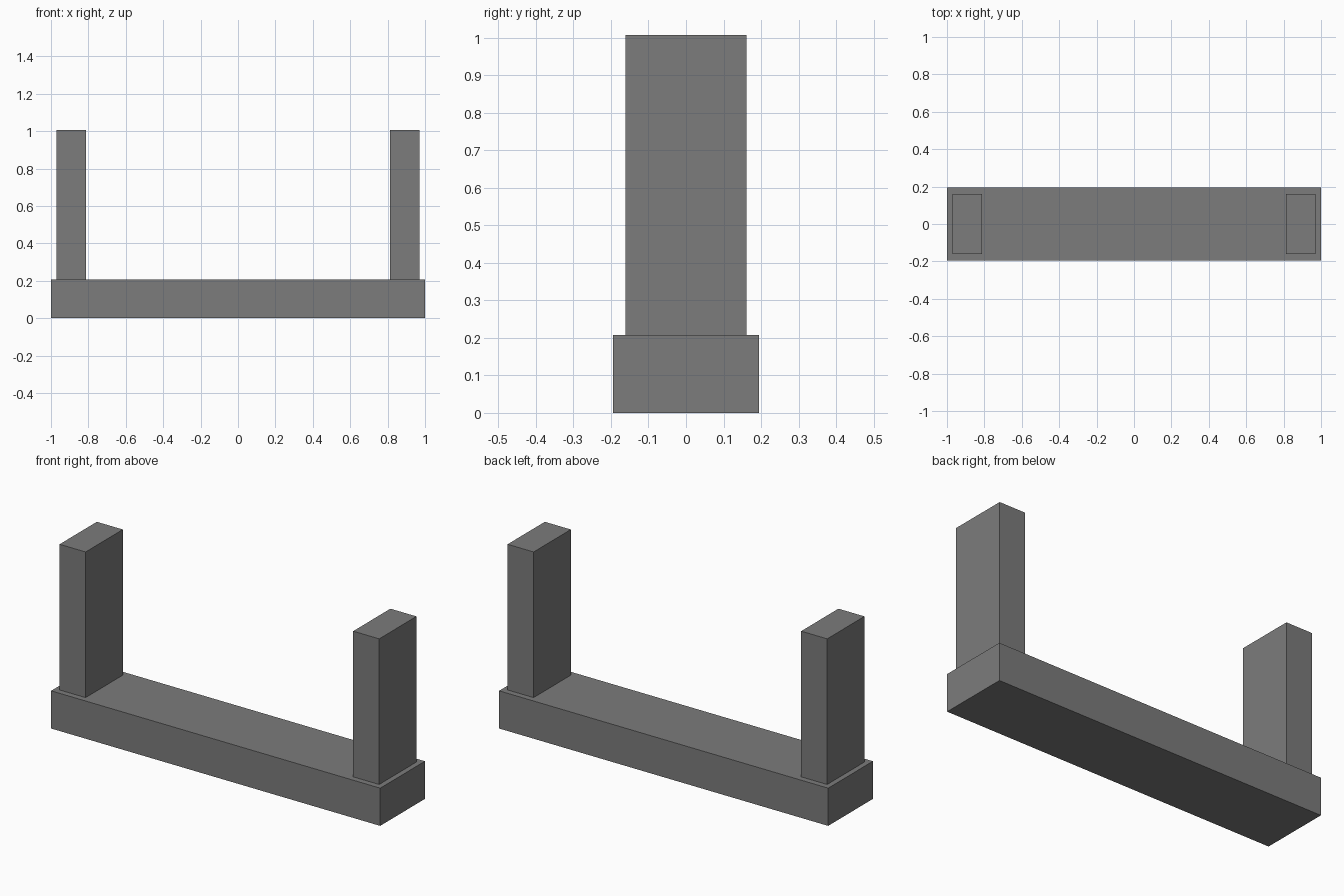
import bpy

if "Cube" in bpy.data.objects:
    bpy.data.objects.remove(bpy.data.objects["Cube"])

grey = bpy.data.materials.new("mid_grey")
grey.diffuse_color = (0.2, 0.2, 0.2, 1)
grey.use_nodes = True
grey.node_tree.nodes["Principled BSDF"].inputs["Base Color"].default_value = grey.diffuse_color


def box(name, x, y, z, size):
    """Axis-aligned box centred at x, y with its bottom at z."""
    bpy.ops.mesh.primitive_cube_add(size=1, location=(x, y, z + size[2] / 2))
    ob = bpy.context.object
    ob.name = name
    ob.scale = size
    bpy.ops.object.transform_apply(location=False, rotation=False, scale=True)
    ob.data.materials.append(grey)
    return ob


# Long base beam
BASE_H = 0.207
box("base_beam", 0, 0, 0, (2.0, 0.388, BASE_H))

# Upright posts near both ends
for side, name in ((-1, "left_post"), (1, "right_post")):
    box(name, side * 0.892, 0, BASE_H, (0.158, 0.323, 0.8))
